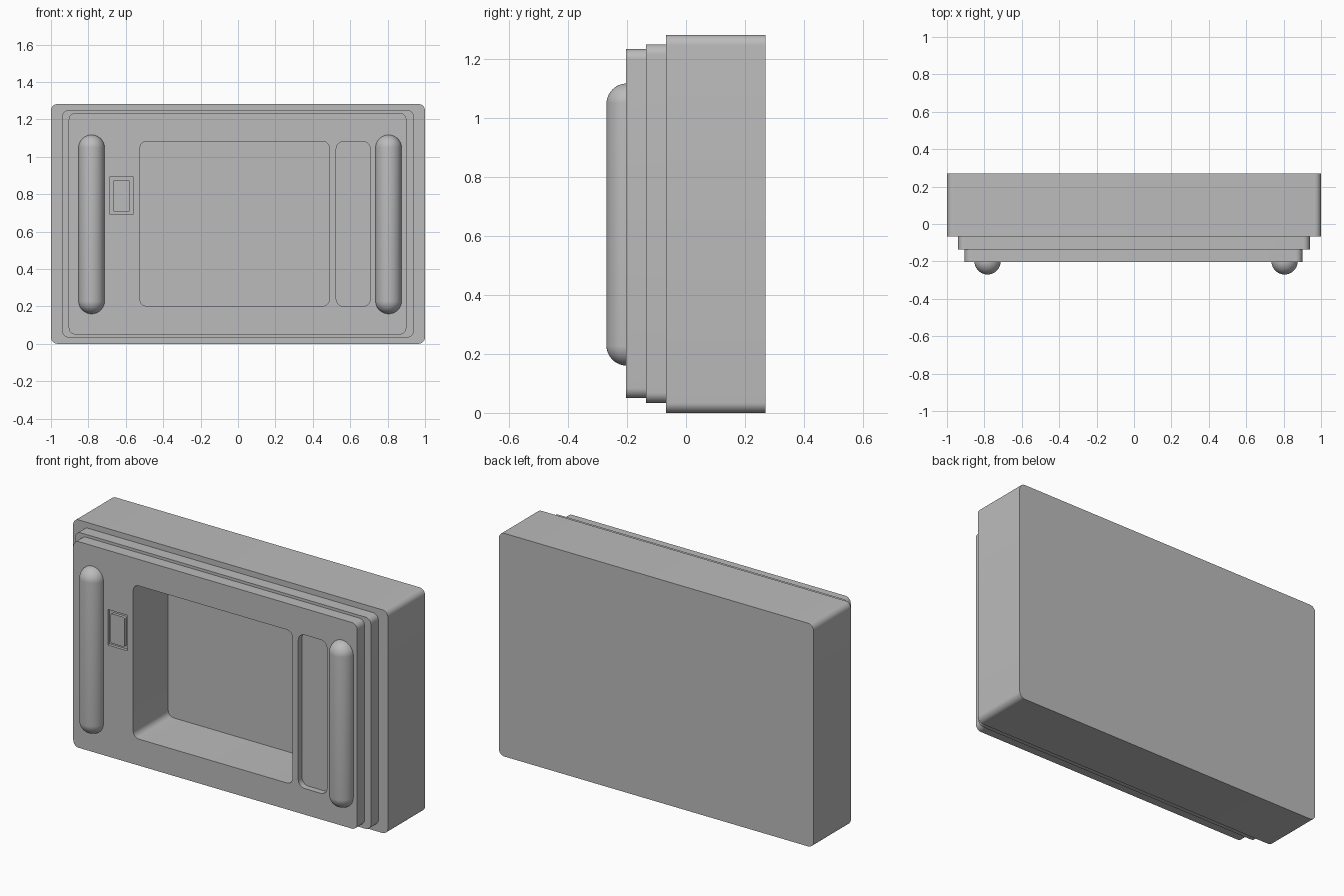
import bpy, bmesh, math

# Remove the default cube
cube = bpy.data.objects.get("Cube")
if cube:
    bpy.data.objects.remove(cube, do_unlink=True)

# Single grey finish
grey = bpy.data.materials.new("plain_grey")
grey.use_nodes = True
colour = (0.5, 0.5, 0.5, 1)
grey.diffuse_color = colour
grey.node_tree.nodes["Principled BSDF"].inputs["Base Color"].default_value = colour


def make_object(name, bm):
    """Turn a bmesh into a grey object."""
    bmesh.ops.recalc_face_normals(bm, faces=bm.faces)
    mesh = bpy.data.meshes.new(name)
    bm.to_mesh(mesh)
    bm.free()
    mesh.materials.append(grey)
    ob = bpy.data.objects.new(name, mesh)
    bpy.context.collection.objects.link(ob)
    return ob


def activate(ob):
    bpy.ops.object.select_all(action='DESELECT')
    ob.select_set(True)
    bpy.context.view_layer.objects.active = ob


def smooth(ob):
    activate(ob)
    bpy.ops.object.shade_smooth_by_angle(angle=math.radians(30))


def slab(name, x, z, y, radius, steps=8):
    """Rounded rectangle in the front plane, extruded from y[0] to y[1]."""
    bm = bmesh.new()
    corners = [(x[1], z[1], 1, 1), (x[0], z[1], -1, 1),
               (x[0], z[0], -1, -1), (x[1], z[0], 1, -1)]
    verts = []
    for i, (cx, cz, sx, sz) in enumerate(corners):
        for k in range(steps + 1):
            a = math.pi / 2 * (i + k / steps)
            verts.append(bm.verts.new((cx - sx * radius + radius * math.cos(a), y[0],
                                       cz - sz * radius + radius * math.sin(a))))
    face = bm.faces.new(verts)
    ext = bmesh.ops.extrude_face_region(bm, geom=[face])
    moved = [v for v in ext["geom"] if isinstance(v, bmesh.types.BMVert)]
    bmesh.ops.translate(bm, verts=moved, vec=(0, y[1] - y[0], 0))
    return make_object(name, bm)


def cut(ob, cutter):
    activate(ob)
    mod = ob.modifiers.new("cut", 'BOOLEAN')
    mod.operation = 'DIFFERENCE'
    mod.solver = 'EXACT'
    mod.object = cutter
    bpy.ops.object.modifier_apply(modifier=mod.name)


def capsule(name, x, y, z, radius):
    """Upright bar with hemispherical ends between z[0] and z[1]."""
    bm = bmesh.new()
    bmesh.ops.create_uvsphere(bm, u_segments=40, v_segments=33, radius=radius)
    for v in bm.verts:
        v.co.z += z[1] - radius if v.co.z > 0 else z[0] + radius
        v.co.x += x
        v.co.y += y
    return make_object(name, bm)


# Stepped housing
FRONT = -0.203
back_housing = slab("back_housing", (-1, 1), (0, 1.282), (-0.068, 0.27), 0.035)
middle_step = slab("middle_step", (-0.94, 0.94), (0.034, 1.25), (-0.136, -0.068), 0.035)
front_panel = slab("front_panel", (-0.905, 0.9), (0.05, 1.234), (FRONT, -0.136), 0.035)

# Deep chamber, shallow control slot and latch recess
chamber = slab("chamber_cutter", (-0.524, 0.488), (0.202, 1.082), (-0.4, 0.115), 0.035)
slot = slab("slot_cutter", (0.525, 0.707), (0.2, 1.082), (-0.4, FRONT + 0.035), 0.04)
recess = slab("recess_cutter", (-0.685, -0.561), (0.69, 0.894), (-0.4, FRONT + 0.017), 0.003)
for part in (back_housing, middle_step, front_panel):
    cut(part, chamber)
cut(front_panel, slot)
cut(front_panel, recess)
for cutter in (chamber, slot, recess):
    bpy.data.objects.remove(cutter, do_unlink=True)

# Latch button inside its recess
button = slab("latch_button", (-0.668, -0.578), (0.706, 0.876), (FRONT, FRONT + 0.03), 0.01)

# Rounded upright handles
handles = [capsule(name, x, -0.2, (0.16, 1.117), 0.07)
           for name, x in (("right_handle", -0.783), ("left_handle", 0.805))]

for ob in [back_housing, middle_step, front_panel, button] + handles:
    smooth(ob)
